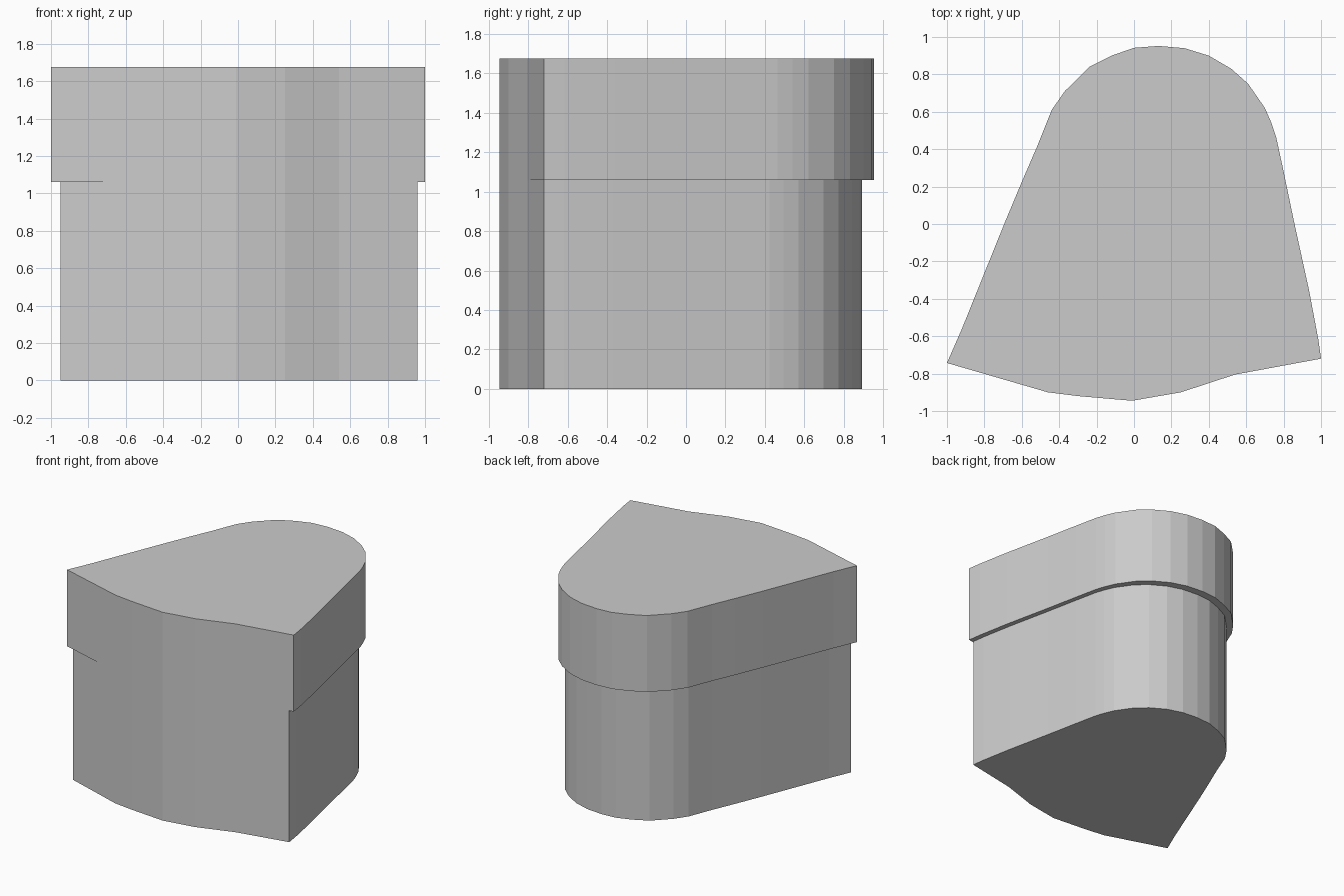
import bpy
import bmesh

if "Cube" in bpy.data.objects:
    bpy.data.objects.remove(bpy.data.objects["Cube"])

# Bowed front edge, left to right
FRONT = [(-0.46, -0.90), (-0.30, -0.92), (-0.01, -0.945), (0.25, -0.90), (0.54, -0.805)]
# Sides and rounded back, from the right front corner round to the left one
BACK = [(1.0, -0.72), (0.985, -0.615), (0.937, -0.36), (0.855, 0.015), (0.80, 0.28),
        (0.76, 0.465), (0.735, 0.54), (0.70, 0.62), (0.61, 0.75), (0.52, 0.83),
        (0.40, 0.90), (0.27, 0.94), (0.13, 0.952), (0.0, 0.942), (-0.12, 0.90),
        (-0.24, 0.84), (-0.37, 0.71), (-0.44, 0.61), (-0.52, 0.41), (-0.60, 0.225),
        (-0.69, 0.01), (-0.92, -0.56), (-1.0, -0.743)]


def prism(name, outline, z0, z1):
    """Extrude a flat outline from z0 up to z1."""
    bm = bmesh.new()
    face = bm.faces.new([bm.verts.new((x, y, z0)) for x, y in outline])
    new = bmesh.ops.extrude_face_region(bm, geom=[face], use_keep_orig=True)["geom"]
    top = [v for v in new if isinstance(v, bmesh.types.BMVert)]
    bmesh.ops.translate(bm, verts=top, vec=(0, 0, z1 - z0))
    bmesh.ops.recalc_face_normals(bm, faces=bm.faces)
    mesh = bpy.data.meshes.new(name)
    bm.to_mesh(mesh)
    bm.free()
    obj = bpy.data.objects.new(name, mesh)
    bpy.context.collection.objects.link(obj)
    return obj


# Lower body: same flush front, sides and back set in slightly
inset = [(x * 0.955 + 0.005, (y + 0.73) * 0.964 - 0.73) for x, y in BACK]
prism("lower_body", FRONT + inset, 0.0, 1.06)

# Upper body: full overhanging outline
prism("upper_body", FRONT + BACK, 1.06, 1.675)
